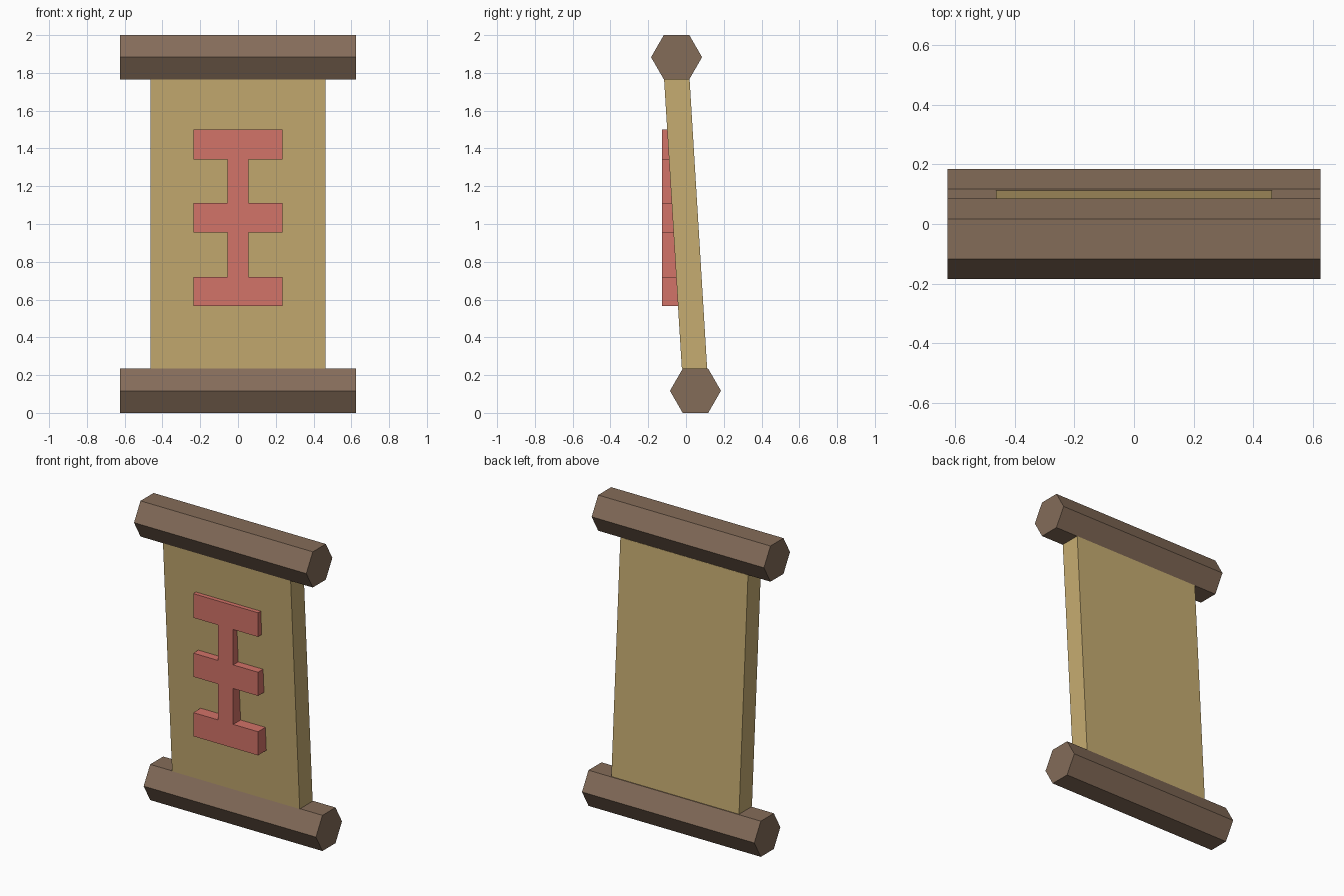
import bpy, bmesh, math
from mathutils import Matrix

cube = bpy.data.objects.get("Cube")
if cube:
    bpy.data.objects.remove(cube, do_unlink=True)


def srgb(r, g, b):
    """Linear colour from 8-bit values."""
    lin = lambda c: c / 12.92 if c <= 0.04045 else ((c + 0.055) / 1.055) ** 2.4
    return (lin(r / 255), lin(g / 255), lin(b / 255), 1)


def material(name, colour):
    mat = bpy.data.materials.new(name)
    mat.use_nodes = True
    mat.diffuse_color = colour
    mat.node_tree.nodes["Principled BSDF"].inputs["Base Color"].default_value = colour
    return mat


def finish(name, bm, mat):
    bmesh.ops.recalc_face_normals(bm, faces=bm.faces)
    mesh = bpy.data.meshes.new(name)
    bm.to_mesh(mesh)
    bm.free()
    mesh.materials.append(mat)
    obj = bpy.data.objects.new(name, mesh)
    bpy.context.collection.objects.link(obj)
    return obj


def prism(name, profile, offset, mat):
    """Extrude a closed outline of 3D points along an offset."""
    bm = bmesh.new()
    face = bm.faces.new([bm.verts.new(p) for p in profile])
    new = bmesh.ops.extrude_face_region(bm, geom=[face])["geom"]
    bmesh.ops.translate(bm, vec=offset, verts=[v for v in new if isinstance(v, bmesh.types.BMVert)])
    return finish(name, bm, mat)


wood = material("brown wood", srgb(132, 108, 89))
paper = material("tan parchment", srgb(198, 172, 113))
ink = material("red ink", srgb(210, 115, 104))

# Hexagonal rollers
RADIUS = 0.135
FLAT = RADIUS * math.cos(math.pi / 6)
LENGTH = 1.25
for name, y, z in (("bottom_roller", 0.05, FLAT), ("top_roller", -0.05, 2 - FLAT)):
    hexagon = [(-LENGTH / 2,
                y + RADIUS * math.cos(i * math.pi / 3),
                z + RADIUS * math.sin(i * math.pi / 3)) for i in range(6)]
    prism(name, hexagon, (LENGTH, 0, 0), wood)

# Leaning sheet between the rollers
W = 0.463
low, high = 2 * FLAT, 2 - 2 * FLAT
sheet = [(-W, -0.022, low), (-W, 0.112, low), (-W, 0.019, high), (-W, -0.116, high)]
prism("parchment_sheet", sheet, (2 * W, 0, 0), paper)

# Raised emblem: three bars joined by a stem
BAR, STEM = 0.235, 0.055
bars = ((0.565, 0.72), (0.955, 1.11), (1.342, 1.5))
right = []
for i, (z0, z1) in enumerate(bars):
    if i > 0:
        right.append((STEM, z0))
    right += [(BAR, z0), (BAR, z1)]
    if i < len(bars) - 1:
        right.append((STEM, z1))
outline = right + [(-x, z) for x, z in reversed(right)]
prism("emblem", [(x, -0.128, z) for x, z in outline], (0, 0.09, 0), ink)
